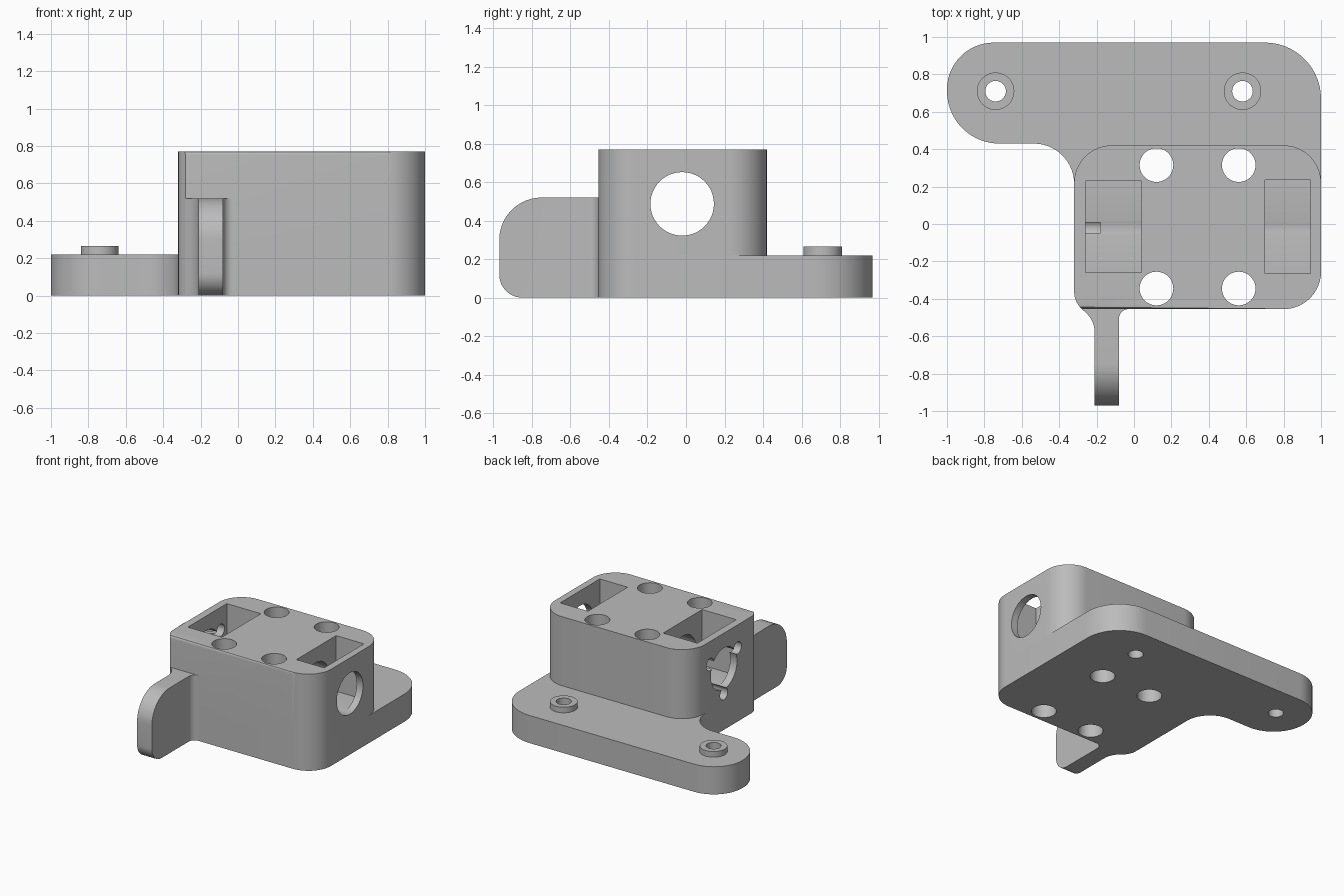
import bpy, bmesh, math
from mathutils import Vector, Matrix

if "Cube" in bpy.data.objects:
    bpy.data.objects.remove(bpy.data.objects["Cube"])

grey = bpy.data.materials.new("plain grey")
grey.use_nodes = True
grey.diffuse_color = (0.5, 0.5, 0.5, 1)
grey.node_tree.nodes["Principled BSDF"].inputs["Base Color"].default_value = (0.5, 0.5, 0.5, 1)

PLATE_TOP, BLOCK_TOP, FIN_TOP = 0.22, 0.77, 0.52
BORE_Y, BORE_Z = -0.02, 0.487


def rounded(corners):
    """Outline from (x, y, radius) corners, each filleted by its radius."""
    out = []
    for i, (x, y, r) in enumerate(corners):
        p = Vector((x, y))
        if r == 0:
            out.append(p)
            continue
        d1 = (Vector(corners[i - 1][:2]) - p).normalized()
        d2 = (Vector(corners[(i + 1) % len(corners)][:2]) - p).normalized()
        half = d1.angle(d2) / 2
        c = p + (d1 + d2).normalized() * r / math.sin(half)
        a = p + d1 * r / math.tan(half) - c
        b = p + d2 * r / math.tan(half) - c
        turn = math.atan2(a.x * b.y - a.y * b.x, a.dot(b))
        n = max(4, round(abs(turn) / math.radians(7)))
        for k in range(n + 1):
            out.append(c + Matrix.Rotation(turn * k / n, 2) @ a)
    return out


def finish(name, bm):
    bmesh.ops.recalc_face_normals(bm, faces=bm.faces)
    mesh = bpy.data.meshes.new(name)
    bm.to_mesh(mesh)
    bm.free()
    mesh.materials.append(grey)
    ob = bpy.data.objects.new(name, mesh)
    bpy.context.collection.objects.link(ob)
    return ob


def prism(name, outline, lo, hi, along_x=False, front_bevel=0):
    """Extrude an outline along z, or a (y, z) outline along x."""
    bm = bmesh.new()
    place = (lambda p, h: (h, p.x, p.y)) if along_x else (lambda p, h: (p.x, p.y, h))
    face = bm.faces.new([bm.verts.new(place(p, lo)) for p in outline])
    new = bmesh.ops.extrude_face_region(bm, geom=[face])["geom"]
    shift = Vector(place(Vector((0, 0)), hi - lo))
    bmesh.ops.translate(bm, vec=shift, verts=[v for v in new if isinstance(v, bmesh.types.BMVert)])
    if front_bevel:
        front = min(p.y for p in outline)
        edges = [e for e in bm.edges if all(v.co.z > hi - 0.001 and v.co.y < front + 0.001 for v in e.verts)]
        bmesh.ops.bevel(bm, geom=edges, offset=front_bevel, segments=4, profile=0.5, affect="EDGES")
    return finish(name, bm)


def cylinder(name, a, b, r, lo, hi, along_x=False):
    ring = [Vector((a + r * math.cos(t), b + r * math.sin(t)))
            for t in (math.tau * k / 48 for k in range(48))]
    return prism(name, ring, lo, hi, along_x)


def box(name, x0, x1, y0, y1, z0, z1):
    return prism(name, [Vector(p) for p in ((x0, y0), (x1, y0), (x1, y1), (x0, y1))], z0, z1)


def apply_boolean(ob, cutters, operation="DIFFERENCE"):
    for c in cutters:
        m = ob.modifiers.new("cut", "BOOLEAN")
        m.object, m.operation, m.solver = c, operation, "EXACT"
    bpy.context.view_layer.update()
    graph = bpy.context.evaluated_depsgraph_get()
    mesh = bpy.data.meshes.new_from_object(ob.evaluated_get(graph))
    ob.modifiers.clear()
    ob.data = mesh


# Outline shared by the plate and the block at the front
front_corners = [(-0.32, -0.405, 0.12), (-0.28, -0.455, 0), (1, -0.455, 0.2)]

# Base plate with the long rear arm
base = prism("base_plate", rounded(
    [(-1, 0.97, 0.25), (-1, 0.43, 0.28), (-0.32, 0.43, 0.215)]
    + front_corners + [(1, 0.97, 0.3)]), 0, PLATE_TOP)

# Housing block
block = prism("housing", rounded([(-0.32, 0.42, 0.2)] + front_corners + [(1, 0.42, 0.2)]),
              PLATE_TOP, BLOCK_TOP, front_bevel=0.02)

# Front fin, flaring into the block
fin = prism("front_fin", rounded(
    [(-0.28, -0.455, 0), (-0.21, -0.51, 0.15), (-0.21, -1.0, 0), (-0.08, -1.0, 0),
     (-0.08, -0.455, 0.05), (-0.02, -0.455, 0), (-0.02, -0.44, 0), (-0.27, -0.44, 0)]), 0, FIN_TOP)
fin_side = prism("fin_side_cutter", rounded(
    [(-0.97, -0.0, 0.12), (-0.4, 0, 0), (-0.4, FIN_TOP, 0), (-0.97, FIN_TOP, 0.22)]), -0.5, 0.3, along_x=True)
apply_boolean(fin, [fin_side], "INTERSECT")

# Screw bosses on the arm
bosses, boss_holes = [], []
for side, x in (("right", -0.74), ("left", 0.58)):
    boss = cylinder(side + "_boss", x, 0.71, 0.1, PLATE_TOP, 0.265)
    hole = cylinder(side + "_boss_cutter", x, 0.71, 0.055, -0.1, 0.5)
    apply_boolean(boss, [hole])
    bosses.append(boss)
    boss_holes.append(hole)

# Vertical bolt holes
bolt_holes = [cylinder("bolt_cutter", x, y, 0.09, -0.1, 1) for x in (0.12, 0.56) for y in (-0.345, 0.315)]

# Top pockets, shaft bore and three motor screw holes
pockets = [box("pocket_cutter", -0.26, 0.04, -0.26, 0.23, 0.327, 1),
           box("pocket_cutter", 0.70, 0.945, -0.265, 0.235, 0.327, 1)]
bore = cylinder("bore_cutter", BORE_Y, BORE_Z, 0.165, -0.5, 1.2, along_x=True)
screw_holes = []
for degrees in (30, 150, 270):
    a = math.radians(degrees)
    screw_holes.append(cylinder("screw_cutter", BORE_Y + 0.2 * math.cos(a), BORE_Z + 0.2 * math.sin(a),
                                0.048, -0.5, -0.18, along_x=True))

apply_boolean(base, bolt_holes + boss_holes)
apply_boolean(block, bolt_holes + pockets + [bore] + screw_holes)

for helper in [fin_side, bore] + boss_holes + bolt_holes + pockets + screw_holes:
    bpy.data.objects.remove(helper)

# Smooth rounded walls, sharp edges kept
for ob in [base, block, fin] + bosses:
    bpy.ops.object.select_all(action="DESELECT")
    ob.select_set(True)
    bpy.context.view_layer.objects.active = ob
    bpy.ops.object.shade_smooth_by_angle(angle=math.radians(30))
